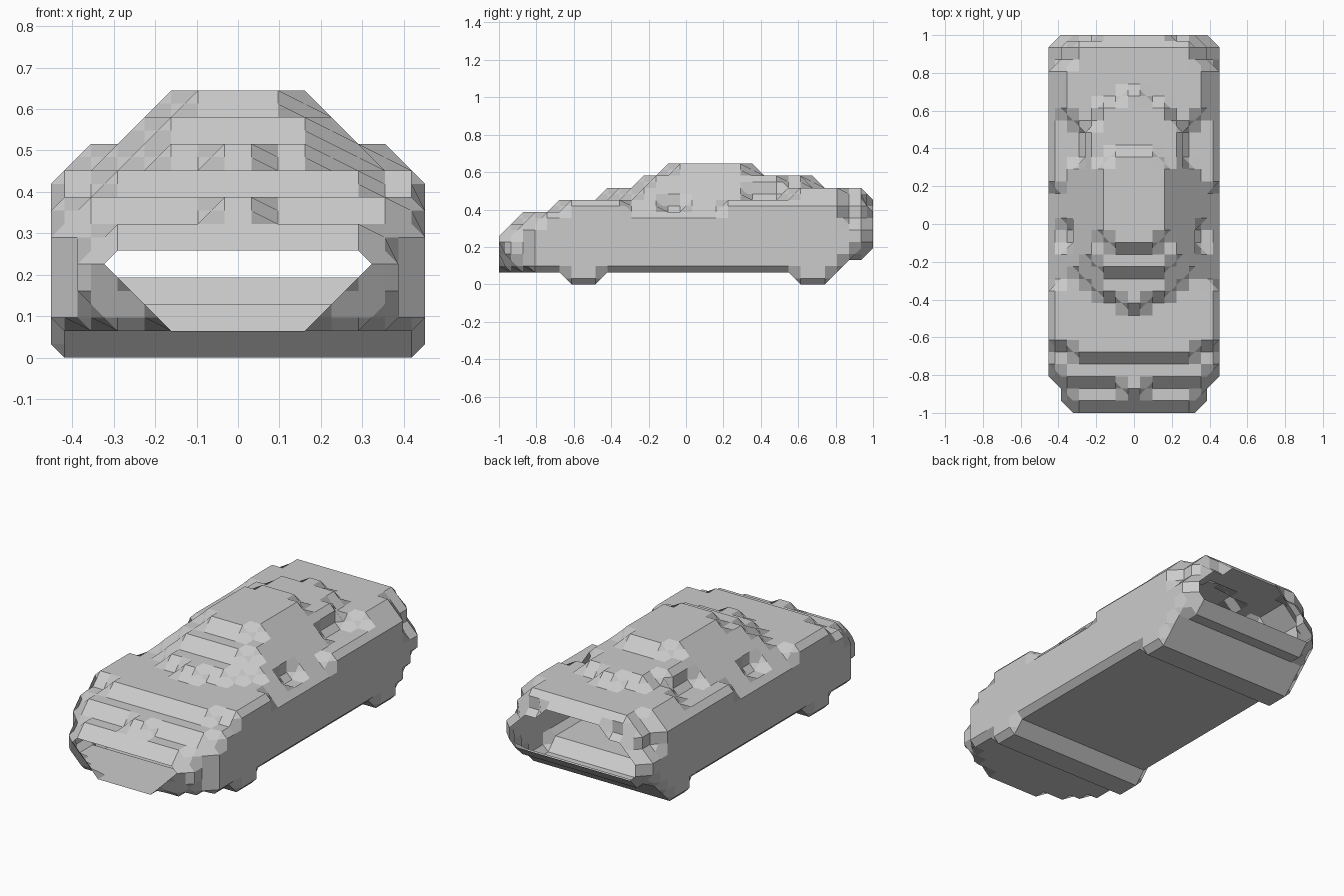
import bpy
import bmesh
from itertools import product

cube = bpy.data.objects.get("Cube")
if cube:
    bpy.data.objects.remove(cube, do_unlink=True)

STEP = 2 / 31
solid = set()


def block(half_width, y, z, add=True, inner=0):
    """Add or carve a mirrored block: columns from the middle, y and z ranges."""
    cells = set(product(range(inner, half_width),
                        range(y[0], y[-1] + 1), range(z[0], z[-1] + 1)))
    if add:
        solid.update(cells)
    else:
        solid.difference_update(cells)


# Nose: rounded bumper, grille ledge and hood edge
for half_width, low in ((3, 1), (4, 2), (5, 3)):
    block(half_width, [0], [low, 3])
block(5, [1], [1, 4])
block(6, [1], [2, 3])
block(6, [2], [1, 4])
block(1, [2], [5])
block(7, [3], [1, 4])
block(6, [3], [5])

# Main body with the waistline
block(7, [4, 28], [1, 5])
block(5, [5], [6])
block(7, [6, 10], [6])
block(6, [11, 18], [6])
block(7, [19, 28], [6])

# Wheel ridges
for start in (6, 25):
    block(7, [start, start + 2], [0])

# Cabin: stepped windshield, roof and rear window
for half_width, row in ((1, 9), (3, 10), (4, 11)):
    block(half_width, [row], [7])
block(5, [12, 20], [7])
block(4, [21, 28], [7])
block(3, [12, 25], [8])
block(4, [13, 23], [8])
block(1, [26], [8])
block(2, [14, 21], [9])
block(3, [15, 20], [9])

# Trunk and tapered tail
block(5, [24, 28], [7])
block(6, [25, 28], [7])
block(7, [29], [2, 4])
block(7, [30], [3, 4])
block(6, [29, 30], [2, 6])
block(5, [29, 30], [2, 7])
for half_width, top in ((6, 4), (5, 5), (3, 6)):
    block(half_width, [31], [3, top])

# Side window dents
block(6, [14, 15], [6], add=False, inner=5)


def inside(p):
    return (int(abs(p[0] - 6.5)), p[1], p[2]) in solid


def cell_sides():
    """Corner cycles of a unit cell, counter-clockwise from outside."""
    for axis, end in product(range(3), (0, 1)):
        cycle = []
        for u, v in ((0, 0), (1, 0), (1, 1), (0, 1)):
            c = [0, 0, 0]
            c[axis], c[(axis + 1) % 3], c[(axis + 2) % 3] = end, u, v
            cycle.append(tuple(c))
        yield cycle if end else cycle[::-1]


SIDES = list(cell_sides())
bm = bmesh.new()
verts = {}


def midpoint(a, b):
    key = tuple(p + q for p, q in zip(a, b))
    if key not in verts:
        x, y, z = (n / 2 for n in key)
        verts[key] = bm.verts.new(((x - 6.5) * STEP, y * STEP - 1, (z + 0.5) * STEP))
    return verts[key]


# Chamfered skin around the blocks, left open at both ends
for cell in product(range(-1, 14), range(31), range(-1, 10)):
    follow = {}
    for side in SIDES:
        ring = [tuple(a + b for a, b in zip(cell, c)) for c in side]
        state = [inside(p) for p in ring]
        for i in range(4):
            if state[i] and not state[(i + 1) % 4]:
                j = i
                while state[j - 1]:
                    j -= 1
                follow[midpoint(ring[j - 1], ring[j])] = midpoint(ring[i], ring[(i + 1) % 4])
    while follow:
        start, current = follow.popitem()
        loop = [start]
        while current is not start:
            loop.append(current)
            current = follow.pop(current)
        bm.faces.new(loop)

bmesh.ops.dissolve_limit(bm, angle_limit=0.01, verts=bm.verts[:], edges=bm.edges[:])
mesh = bpy.data.meshes.new("car_body")
bm.to_mesh(mesh)
bm.free()

# Plain gray paint
paint = bpy.data.materials.new("light_gray")
paint.use_nodes = True
color = (0.6, 0.6, 0.6, 1)
paint.diffuse_color = color
paint.node_tree.nodes["Principled BSDF"].inputs["Base Color"].default_value = color
mesh.materials.append(paint)
car = bpy.data.objects.new("car_body", mesh)
bpy.context.scene.collection.objects.link(car)
